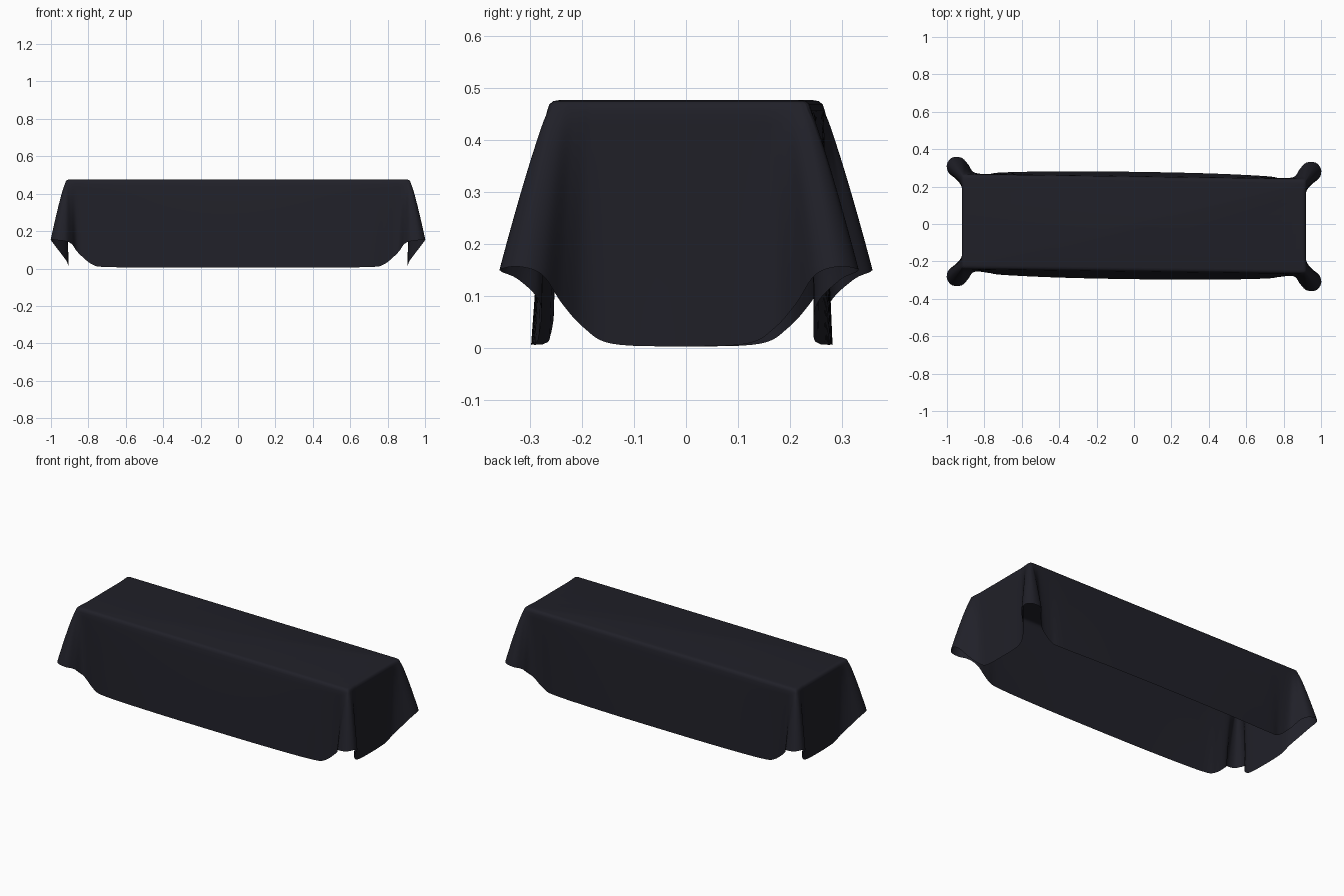
import bpy, bmesh
from mathutils import Vector

if "Cube" in bpy.data.objects:
    bpy.data.objects.remove(bpy.data.objects["Cube"])

# Quarter of the cloth, from middle of long side to middle of short end:
# (hem x, y, z) and matching (top edge x, y)
QUARTER = [
    ((0.00, .287, .006), (0.00, .254)),
    ((0.40, .284, .006), (0.40, .254)),
    ((0.70, .274, .008), (0.72, .254)),
    ((0.78, .264, .022), (0.81, .254)),
    ((0.855, .266, .085), (0.87, .254)),
    ((0.888, .308, .130), (0.905, .254)),
    ((0.922, .341, .146), (0.916, .252)),
    ((0.972, .341, .152), (0.922, .247)),
    ((1.000, .306, .156), (0.924, .238)),
    ((0.992, .262, .140), (0.924, .222)),
    ((0.950, .225, .085), (0.922, .200)),
    ((0.916, .183, .038), (0.920, .175)),
    ((0.906, .130, .008), (0.920, .125)),
    ((0.906, .000, .003), (0.920, .000)),
]
TOP_Z = .476
STEPS = 6


def full_loop():
    """Mirror the quarter into a closed loop of (hem, top) control points."""
    loop = []
    for sx, sy, rev in ((1, 1, 0), (1, -1, 1), (-1, -1, 0), (-1, 1, 1)):
        q = QUARTER[::-1] if rev else QUARTER
        for h, t in q[:-1]:
            loop.append((Vector((h[0] * sx, h[1] * sy, h[2])),
                         Vector((t[0] * sx, t[1] * sy, 0))))
    return loop


def spline(a, b, c, d, u):
    return .5 * (2 * b + (c - a) * u + (2 * a - 5 * b + 4 * c - d) * u * u
                 + (3 * b - a - 3 * c + d) * u ** 3)


ctrl = full_loop()
n = len(ctrl)
hem, top = [], []
for i in range(n):
    a, b, c, d = (ctrl[(i + k) % n] for k in (-1, 0, 1, 2))
    for s in range(STEPS):
        u = s / STEPS
        h = spline(a[0], b[0], c[0], d[0], u)
        h.z = max(h.z, 0)
        # The front skirt hangs slightly further out than the back
        if abs(h.x) < .88:
            h.y -= .008 * min(1, (.88 - abs(h.x)) / .1)
        hem.append(h)
        top.append(b[1].lerp(c[1], u))


def inset(p, amount, z):
    return Vector((p.x * (1 - amount / .92), p.y * (1 - amount / .252), z))


# Rings: rounded table edge, then hanging skirt
rings = [[inset(p, r, z) for p in top]
         for r, z in ((.022, TOP_Z), (.011, TOP_Z - .002), (.004, TOP_Z - .008), (0, TOP_Z - .020))]
ROWS = 16
for k in range(1, ROWS + 1):
    t = k / ROWS
    s = t ** .84
    ring = []
    for h, p in zip(hem, top):
        ring.append(Vector((p.x + (h.x - p.x) * s, p.y + (h.y - p.y) * s,
                            (TOP_Z - .020) * (1 - t) + h.z * t)))
    rings.append(ring)

bm = bmesh.new()
rows = [[bm.verts.new((p.x, p.y - .014 * p.x, p.z)) for p in ring] for ring in rings]
m = len(hem)
for r0, r1 in zip(rows, rows[1:]):
    for i in range(m):
        j = (i + 1) % m
        bm.faces.new((r0[i], r0[j], r1[j], r1[i]))
bm.faces.new(rows[0])
bmesh.ops.recalc_face_normals(bm, faces=bm.faces)
cap = max(bm.faces, key=lambda f: f.calc_area())
bm.normal_update()
if cap.normal.z < 0:
    bmesh.ops.reverse_faces(bm, faces=bm.faces)

mesh = bpy.data.meshes.new("tablecloth")
bm.to_mesh(mesh)
bm.free()
cloth = bpy.data.objects.new("tablecloth", mesh)
bpy.context.collection.objects.link(cloth)

# Dark navy fabric
mat = bpy.data.materials.new("dark navy fabric")
mat.diffuse_color = (.0145, .0145, .0215, 1)
mat.use_nodes = True
mat.node_tree.nodes["Principled BSDF"].inputs["Base Color"].default_value = mat.diffuse_color
mesh.materials.append(mat)
bpy.context.view_layer.objects.active = cloth
cloth.select_set(True)
bpy.ops.object.shade_smooth()
